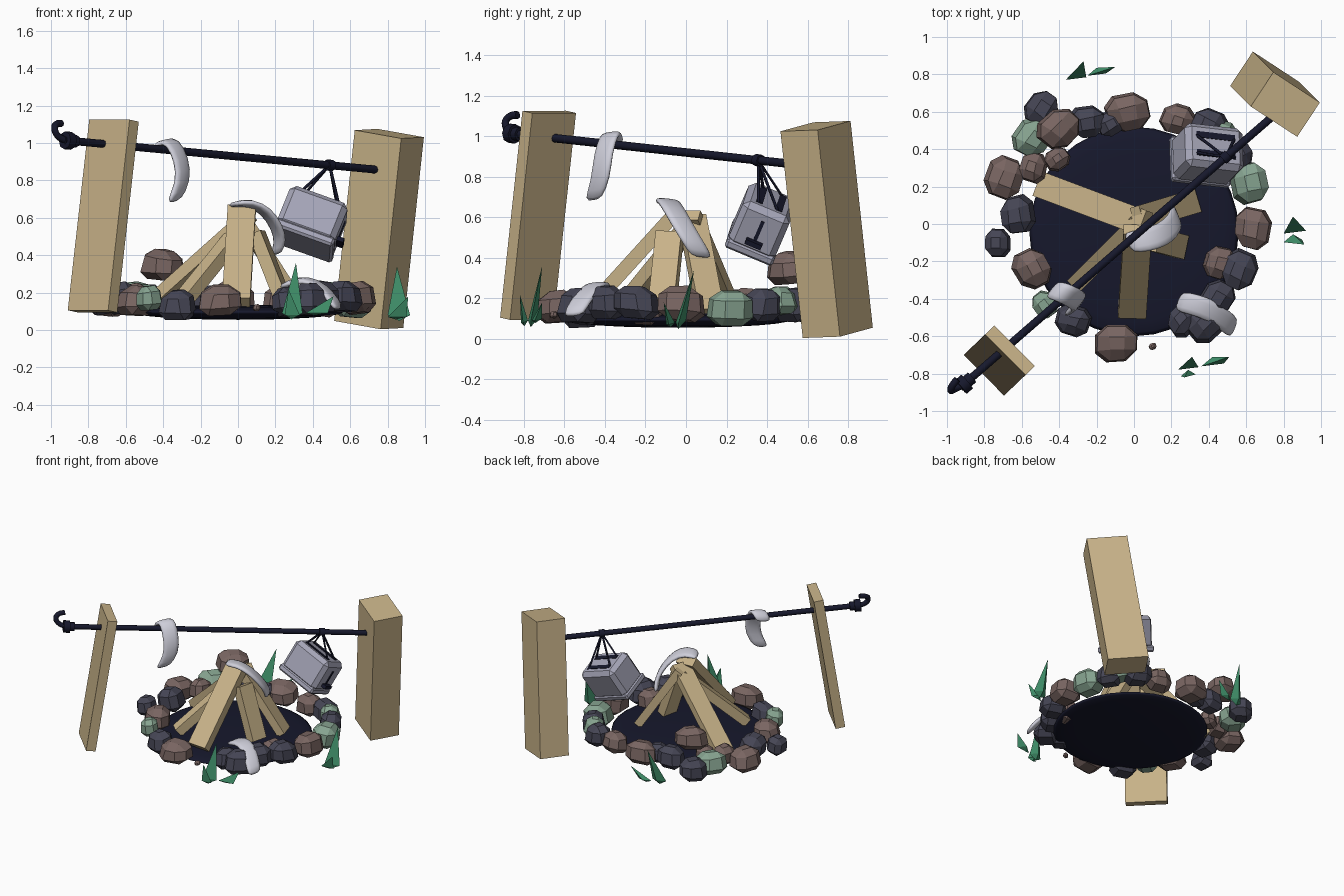
import bpy, bmesh, math, random
from mathutils import Vector as V, Matrix

if "Cube" in bpy.data.objects:
    bpy.data.objects.remove(bpy.data.objects["Cube"])

random.seed(4)


def mat(name, r, g, b):
    m = bpy.data.materials.new(name)
    m.diffuse_color = (r, g, b, 1)
    m.use_nodes = True
    m.node_tree.nodes["Principled BSDF"].inputs["Base Color"].default_value = m.diffuse_color
    return m


WOOD = mat("wood", .58, .45, .25)
IRON = mat("iron", .008, .009, .025)
STEEL = mat("steel", .38, .38, .48)
CLOTH = mat("cloth", .62, .62, .70)
GRASS = mat("grass", .05, .27, .14)
BROWN = mat("brown_stone", .19, .13, .12)
SLATE = mat("slate_stone", .06, .06, .09)
MOSS = mat("mossy_stone", .24, .37, .28)


def finish(bm, name, m, smooth=False):
    bmesh.ops.recalc_face_normals(bm, faces=bm.faces)
    me = bpy.data.meshes.new(name)
    bm.to_mesh(me)
    bm.free()
    me.materials.append(m)
    for p in me.polygons:
        p.use_smooth = smooth
    ob = bpy.data.objects.new(name, me)
    bpy.context.collection.objects.link(ob)
    return ob


def box(name, centre, axes, size, m, bevel=0):
    bm = bmesh.new()
    bmesh.ops.create_cube(bm, size=1)
    for v in bm.verts:
        v.co = V(centre) + sum((a * s * c for a, s, c in zip(axes, size, v.co)), V())
    if bevel:
        bmesh.ops.bevel(bm, geom=bm.edges[:], offset=bevel, segments=1, affect='EDGES')
    return finish(bm, name, m)


def beam(name, a, b, wide, w, d, m=WOOD):
    """Rectangular timber from a to b, width w along the hinted direction."""
    a, b = V(a), V(b)
    z = (b - a).normalized()
    x = V(wide)
    x = (x - z * x.dot(z)).normalized()
    return box(name, (a + b) / 2, (x, z.cross(x), z), (w, d, (b - a).length), m)


def tube(name, pts, r, m=IRON, kind='POLY', res=2):
    cu = bpy.data.curves.new(name, 'CURVE')
    cu.dimensions = '3D'
    cu.bevel_depth, cu.bevel_resolution, cu.use_fill_caps = r, res, True
    if kind == 'POLY':
        s = cu.splines.new('POLY')
        s.points.add(len(pts) - 1)
        for p, c in zip(s.points, pts):
            p.co = (*c, 1)
    else:
        s = cu.splines.new('BEZIER')
        cu.resolution_u = 4
        s.bezier_points.add(len(pts) - 1)
        for p, c in zip(s.bezier_points, pts):
            p.co = c
            p.handle_left_type = p.handle_right_type = 'AUTO'
    cu.materials.append(m)
    ob = bpy.data.objects.new(name, cu)
    bpy.context.collection.objects.link(ob)
    return ob


# ash bed
bm = bmesh.new()
bmesh.ops.create_uvsphere(bm, u_segments=32, v_segments=12, radius=1,
                          matrix=Matrix.Translation((0, -.04, .095)) @ Matrix.Diagonal((.56, .56, .04, 1)))
finish(bm, "ash_bed", IRON, True)

# two support posts
beam("left_post", (-.778, -.785, .1), (-.663, -.675, 1.12), (1, -1, 0), .305, .07)
beam("right_post", (.699, .749, .03), (.809, .639, 1.05), (.245, -.16, -.05), .30, .22)

# spit rod with collar and hook
rod_a, rod_b = V((-.93, -.875, 1.015)), V((.735, .57, .858))
rod_dir = (rod_b - rod_a).normalized()
tube("spit_rod", [rod_a, rod_b], .021)
tube("rod_collar", [rod_a + rod_dir * .005, rod_a + rod_dir * .05], .048)
tube("rod_collar_ring", [rod_a + rod_dir * .05, rod_a + rod_dir * .085], .034)
tube("spit_hook", [(-.925, -.865, 1.015), (-.965, -.885, 1.04), (-.98, -.89, 1.075),
                   (-.972, -.865, 1.1), (-.945, -.83, 1.105)], .019, kind='BEZIER')

# leaning firewood: foot, top, width direction, width, thickness
for i, log in enumerate([
        ((-.5, .21, .11), (.06, 0, .61), (.35, .93, 0), .14, .06),
        ((-.31, -.32, .14), (.03, .02, .56), (1, -1, 0), .09, .07),
        ((-.01, -.48, .15), (.02, -.03, .645), (1, 0, 0), .15, .07),
        ((.32, .12, .13), (.02, .03, .6), (-.3, 1, 0), .13, .06),
        ((.25, -.12, .14), (.10, -.08, .52), (.2, 1, 0), .13, .07)]):
    beam(f"firewood_{i+1}", *log)

# hanging toaster body, slots, lever
U = V((.35, .37, .86)).normalized()
L = V((.88, -.12, -.36))
L = (L - U * L.dot(U)).normalized()
W = U.cross(L)
C = V((.39, .37, .57))
AX = (L, W, U)
box("toaster_body", C + U * .015, AX, (.33, .25, .245), STEEL, .03)
box("toaster_base", C - U * .105, AX, (.335, .255, .05), STEEL, .012)
for s in (-1, 1):
    box(f"toaster_slot_{s}", C + U * .135 + W * s * .052, AX, (.22, .035, .012), IRON)
box("lever_slot", C + L * .165 + U * .01, AX, (.01, .018, .13), IRON)
box("lever_knob", C + L * .18 - U * .045, AX, (.045, .085, .025), IRON)
# hanging wires
knot = rod_a.lerp(rod_b, (.49 - rod_a.x) / (rod_b.x - rod_a.x))
for s in (-1, 1):
    for e in (-1, 1):
        tube(f"wire_{s}_{e}", [knot, C + U * .13 + L * e * .11 + W * s * .052], .008, res=0)
tube("wire_loop", [knot - rod_dir * .02, knot + rod_dir * .02], .03)


# draped cloth strips
def ribbon(name, pts, wide, w):
    bm = bmesh.new()
    wv = V(wide).normalized() * w / 2
    rows = [[bm.verts.new(V(p) + wv * s) for s in (-1, 0, 1)] for p in pts]
    for a, b in zip(rows, rows[1:]):
        for k in (0, 1):
            bm.faces.new((a[k], a[k + 1], b[k + 1], b[k]))
    ob = finish(bm, name, CLOTH, True)
    so = ob.modifiers.new("thick", 'SOLIDIFY')
    so.thickness, so.offset = .035, 0
    ob.modifiers.new("soft", 'SUBSURF').levels = 1
    ob.modifiers["soft"].render_levels = 1


ribbon("cloth_on_rod", [(-.44, -.35, .95), (-.40, -.36, 1.01), (-.35, -.38, 1.01), (-.30, -.41, .91),
                        (-.29, -.42, .79), (-.35, -.46, .68)], (.55, .7, .1), .12)
ribbon("cloth_on_firewood", [(-.04, -.10, .67), (.06, -.09, .685), (.15, -.06, .64), (.21, -.01, .55),
                             (.23, .04, .47), (.20, .08, .40)], (-.4, .9, -.1), .13)
ribbon("cloth_on_stones", [(.23, -.41, .23), (.32, -.43, .27), (.41, -.46, .26), (.49, -.52, .19),
                           (.54, -.56, .11)], (.35, .9, .1), .12)


# stone ring: x, y, radius, z
def stone(name, x, y, r, z, m):
    bm = bmesh.new()
    bmesh.ops.create_cube(bm, size=2)
    for v in bm.verts:
        k = .85 if v.co.z > 0 else 1
        v.co = V((v.co.x * k, v.co.y * k, v.co.z)) * random.uniform(.72, .95)
    bmesh.ops.bevel(bm, geom=bm.edges[:], offset=.42, segments=1, affect='EDGES')
    turn = math.atan2(y, x) + random.uniform(-.3, .3)
    bm.transform(Matrix.Translation((x, y, z)) @ Matrix.Rotation(turn, 4, 'Z')
                 @ Matrix.Rotation(random.uniform(-.2, .2), 4, 'Y')
                 @ Matrix.Diagonal((r * 1.05, r * 1.2, min(r, .095) * 1.02, 1)))
    finish(bm, name, m)


STONES = {
    BROWN: [(-.39, .51, .12, .35), (-.03, .59, .12, .17), (-.69, .25, .11, .16), (-.54, .31, .08, .18),
            (-.41, .35, .07, .17), (-.54, -.24, .11, .16), (-.09, -.64, .12, .16), (.45, -.21, .09, .15),
            (.63, -.03, .11, .17), (.1, -.655, .022, .12), (.24, .56, .10, .17)],
    SLATE: [(-.49, .62, .10, .16), (-.25, .54, .10, .17), (-.12, .54, .08, .17), (-.63, .05, .10, .17),
            (-.73, -.1, .075, .15), (-.33, -.52, .09, .14), (.26, -.51, .09, .15), (.38, -.53, .10, .17),
            (.45, -.40, .10, .18), (.56, -.25, .11, .18), (.4, .53, .10, .17), (.55, .38, .09, .17)],
    MOSS: [(-.54, .46, .11, .17), (-.48, -.43, .075, .17), (.62, .22, .105, .15), (.48, .47, .08, .19)],
}
for m, rows in STONES.items():
    for i, (x, y, r, z) in enumerate(rows):
        stone(f"{m.name}_{i+1}", x, y, r, z, m)


# grass tufts: flattened three-sided blades
def blade(name, base, tip, w):
    bm = bmesh.new()
    b, t = V(base), V(tip)
    low = b - (t - b) * .12
    ring = [bm.verts.new(p) for p in (b + V((-w, -w * .35, 0)), b + V((w, -w * .1, 0)),
                                      b + V((0, w * .5, .01)))]
    for end in (bm.verts.new(t), bm.verts.new(low)):
        for k in range(3):
            bm.faces.new((ring[k], ring[(k + 1) % 3], end))
    finish(bm, name, GRASS)


for i, (b, t, w) in enumerate([
        ((.29, -.76, .09), (.31, -.71, .36), .055), ((.29, -.8, .08), (.27, -.82, .22), .04),
        ((.42, -.74, .09), (.51, -.71, .18), .06),
        ((.86, -.03, .08), (.85, .04, .34), .06), ((.85, -.08, .07), (.91, -.11, .18), .05),
        ((-.31, .79, .09), (-.27, .87, .35), .055), ((-.20, .81, .07), (-.10, .84, .17), .05)]):
    blade(f"grass_blade_{i+1}", b, t, w)
